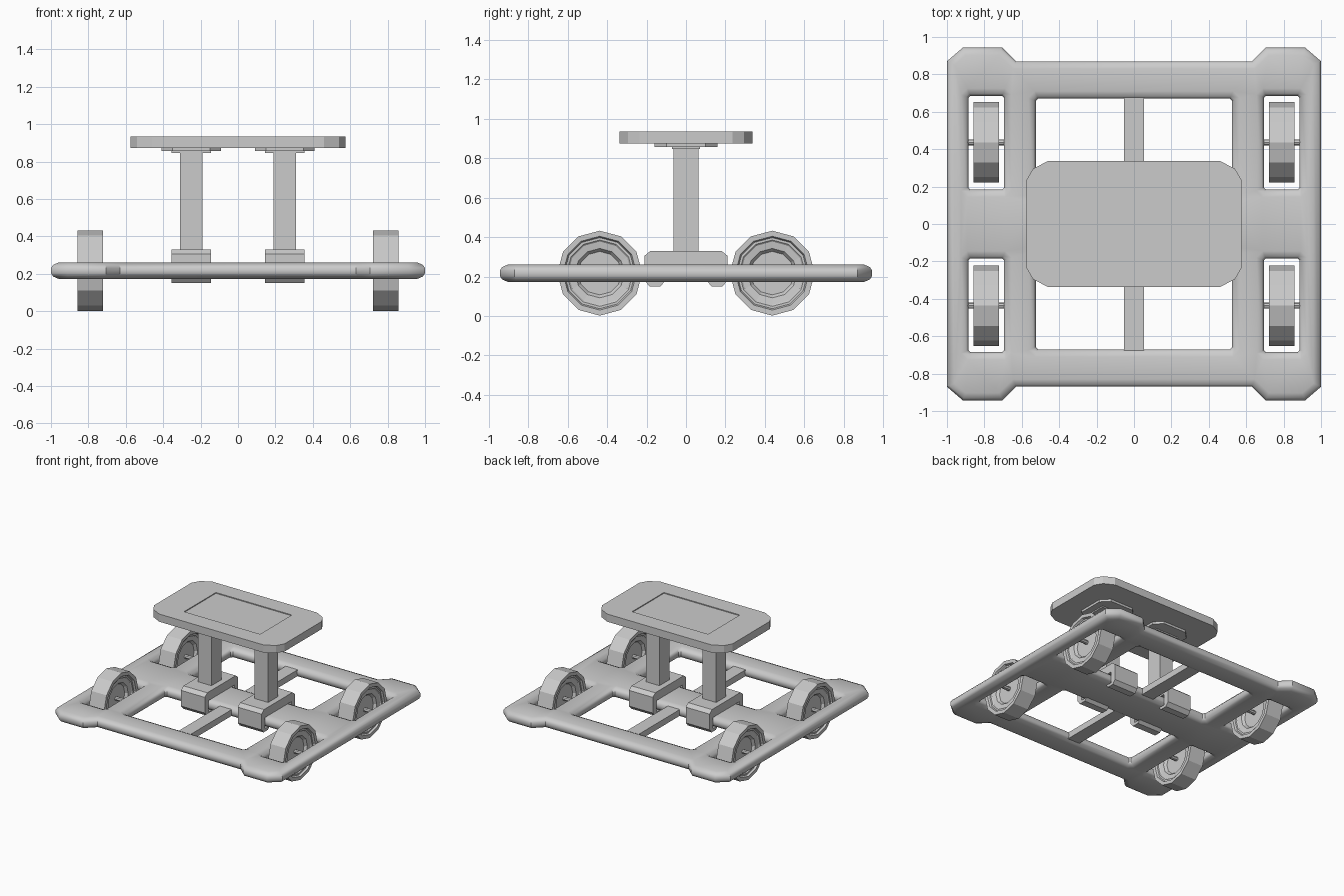
import bpy, bmesh, math
from mathutils import Vector

if "Cube" in bpy.data.objects:
    bpy.data.objects.remove(bpy.data.objects["Cube"])


def finish(bm, name, smooth=False):
    bmesh.ops.recalc_face_normals(bm, faces=bm.faces)
    me = bpy.data.meshes.new(name)
    bm.to_mesh(me)
    bm.free()
    ob = bpy.data.objects.new(name, me)
    bpy.context.collection.objects.link(ob)
    if smooth:
        bpy.ops.object.select_all(action='DESELECT')
        ob.select_set(True)
        bpy.context.view_layer.objects.active = ob
        bpy.ops.object.shade_smooth_by_angle(angle=math.radians(35))
    return ob


def offset(pts, d):
    """Move a closed loop to its left by d with mitred corners."""
    out = []
    for i, p in enumerate(pts):
        p = Vector(p)
        a = (p - Vector(pts[i - 1])).normalized()
        b = (Vector(pts[(i + 1) % len(pts)]) - p).normalized()
        na, nb = Vector((-a.y, a.x)), Vector((-b.y, b.x))
        out.append(p + (na + nb) * d / (1 + na.dot(nb)))
    return out


def rect_hole(x0, x1, y0, y1, c=0.0):
    """Clockwise rectangle, optionally with cut corners."""
    if not c:
        return [(x0, y0), (x0, y1), (x1, y1), (x1, y0)]
    return [(x0 + c, y0), (x0, y0 + c), (x0, y1 - c), (x0 + c, y1),
            (x1 - c, y1), (x1, y1 - c), (x1, y0 + c), (x1 - c, y0)]


def symmetric(quarter):
    """Counter-clockwise outline from the points of its +x +y quarter."""
    q, r = quarter, quarter[::-1]
    return (q + [(-x, y) for x, y in r] + [(-x, -y) for x, y in q]
            + [(x, -y) for x, y in r])


def slab(name, loops, levels, smooth=False):
    """Plate with holes; levels are (inset, z) from bottom to top."""
    bm = bmesh.new()
    caps = ([], [])
    for loop in loops:
        rings = [[bm.verts.new((p.x, p.y, z)) for p in offset(loop, d)] for d, z in levels]
        n = len(loop)
        for a, b in zip(rings, rings[1:]):
            for i in range(n):
                j = (i + 1) % n
                bm.faces.new((a[i], a[j], b[j], b[i]))
        for cap, ring in zip(caps, (rings[0], rings[-1])):
            cap += [bm.edges.get((ring[i], ring[(i + 1) % n])) for i in range(n)]
    for cap in caps:
        bmesh.ops.triangle_fill(bm, edges=cap, use_beauty=True)
    return finish(bm, name, smooth)


def box(name, x0, x1, y0, y1, z0, z1):
    bm = bmesh.new()
    bmesh.ops.create_cube(bm, size=1)
    for v in bm.verts:
        v.co = ((x0 + x1) / 2 + v.co.x * (x1 - x0), (y0 + y1) / 2 + v.co.y * (y1 - y0),
                (z0 + z1) / 2 + v.co.z * (z1 - z0))
    return finish(bm, name)


def lathe_x(name, profile, centre, n):
    """Revolve (radius, x) points about the x axis; ends are capped."""
    bm = bmesh.new()
    c = Vector(centre)
    rings = [[bm.verts.new(c + Vector((x, r * math.sin(2 * math.pi * i / n),
                                       r * math.cos(2 * math.pi * i / n))))
              for i in range(n)] for r, x in profile]
    for a, b in zip(rings, rings[1:]):
        for i in range(n):
            j = (i + 1) % n
            bm.faces.new((a[i], a[j], b[j], b[i]))
    bm.faces.new(rings[0])
    bm.faces.new(rings[-1])
    return finish(bm, name)


# Base frame with four windows' worth of openings and four wheel slots
outline = symmetric([(1.0, .87), (.915, .943), (.705, .943), (.63, .87)])
openings = [rect_hole(-.525, .525, y0, y1, .012) for y0, y1 in ((-.67, -.16), (.16, .67))]
slots = [rect_hole(x0, x1, y0, y1, .01) for x0, x1 in ((-.885, -.695), (.695, .885))
         for y0, y1 in ((-.685, -.185), (.185, .685))]
edge = [(.04, .173), (.012, .185), (0, .203), (0, .23), (.012, .248), (.04, .26)]
slab("base_frame", [outline] + openings + slots, edge, smooth=True)

# Thin bar along the middle of the openings
for s in (-1, 1):
    box("centre_bar", -.053, .053, min(s * .13, s * .70), max(s * .13, s * .70), .19, .24)

# Wheels: twelve-sided, recessed on both faces, each with a thin axle
half = [(.215, .067), (.187, .067), (.180, .052), (.168, .052), (.160, .045),
        (.125, .04), (.110, .02), (.03, .02)]
wheel = [(r, -x) for r, x in half[::-1]] + half
for sx in (-1, 1):
    for sy in (-1, 1):
        pos = (sx * .79, sy * .437, .217)
        lathe_x("wheel", wheel, pos, 12)
        lathe_x("axle", [(.016, -.11), (.016, .11)], pos, 8)

# Seat supports: hooked clamp, post, flange and mounting plate
side = [(.18, .33), (.21, .305), (.21, .18), (.185, .15), (.13, .15), (.11, .172),
        (.165, .172), (.165, .262)]
clamp = side + [(-y, z) for y, z in side[::-1]]
for s in (-1, 1):
    cx = s * .25
    bm = bmesh.new()
    face = bm.faces.new([bm.verts.new((cx - .105, y, z)) for y, z in clamp])
    ext = bmesh.ops.extrude_face_region(bm, geom=[face], use_keep_orig=True)
    moved = [g for g in ext["geom"] if isinstance(g, bmesh.types.BMVert)]
    bmesh.ops.translate(bm, verts=moved, vec=(.21, 0, 0))
    finish(bm, "clamp")
    box("post", cx - .06, cx + .06, -.063, .063, .30, .86)
    box("post_flange", cx - .105, cx + .105, -.07, .07, .845, .86)
    plate = symmetric([(.16, .10), (.10, .16)])
    slab("mounting_plate", [[(x + cx, y) for x, y in plate]], [(0, .855), (0, .873)])

# Seat with a shallow recessed panel
seat = symmetric([(.575, .235), (.54, .295), (.46, .337)])
slab("seat", [seat, rect_hole(-.335, .335, -.2, .2)], [(0, .873), (0, .934)])
box("seat_panel", -.335, .335, -.2, .2, .873, .927)
